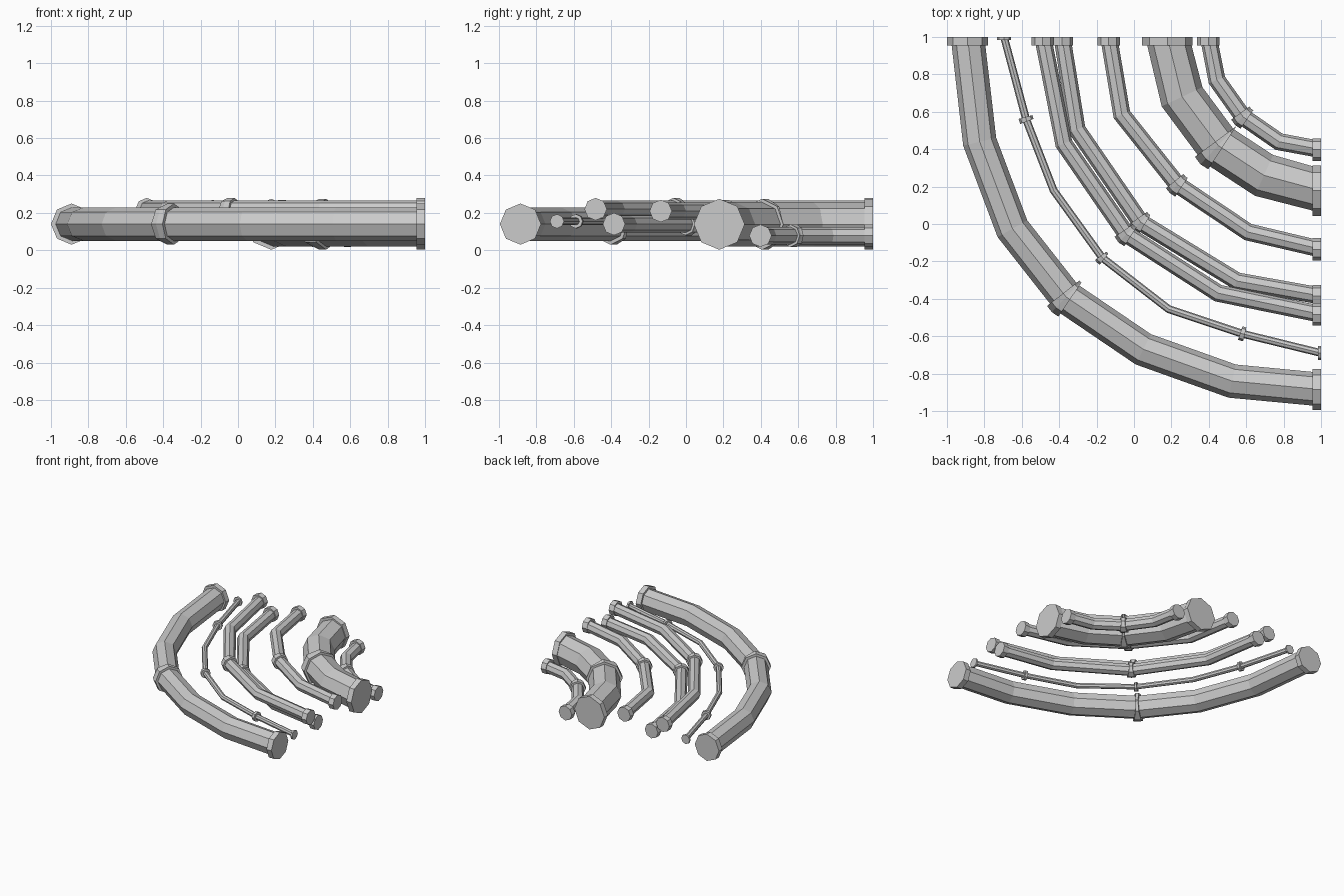
import bpy, bmesh, math
from mathutils import Vector

if "Cube" in bpy.data.objects:
    bpy.data.objects.remove(bpy.data.objects["Cube"])

SIDES = 8


def sweep(bm, path, z, r, first=None, last=None):
    """Sweep an octagon along a level path with mitred corners and flat caps."""
    pts = [Vector(p) for p in path]
    n = len(pts)
    rings = []
    for i, p in enumerate(pts):
        a = (p - pts[i - 1]).normalized() if i > 0 else None
        b = (pts[i + 1] - p).normalized() if i < n - 1 else None
        scale = 1.0
        if a is None:
            t = Vector(first) if first else b
        elif b is None:
            t = Vector(last) if last else a
        else:
            t = (a + b).normalized()
            scale = 1 / t.dot(a)
        side = Vector((-t.y, t.x)) * scale
        ring = []
        for k in range(SIDES):
            ang = 2 * math.pi * k / SIDES
            q = p + side * (r * math.cos(ang))
            ring.append(bm.verts.new((q.x, q.y, z + r * math.sin(ang))))
        rings.append(ring)
    for ra, rb in zip(rings, rings[1:]):
        for k in range(SIDES):
            j = (k + 1) % SIDES
            bm.faces.new((ra[k], ra[j], rb[j], rb[k]))
    bm.faces.new(rings[0])
    bm.faces.new(rings[-1])


def finish(bm, name):
    bmesh.ops.recalc_face_normals(bm, faces=bm.faces)
    me = bpy.data.meshes.new(name)
    bm.to_mesh(me)
    bm.free()
    bpy.context.collection.objects.link(bpy.data.objects.new(name, me))


def pipe(name, path, z, r, collar_r, end_len, mid_len, collars):
    # bent tube, cut square at both ends
    bm = bmesh.new()
    sweep(bm, path, z, r, (0, -1), (1, 0))
    finish(bm, name)
    # end flanges and joint collars
    bm = bmesh.new()
    x0, y1 = path[0][0], path[-1][1]
    sweep(bm, [(x0, 1), (x0, 1 - end_len)], z, collar_r)
    sweep(bm, [(1 - end_len, y1), (1, y1)], z, collar_r)
    for i in collars:
        a, p, b = (Vector(path[k]) for k in (i - 1, i, i + 1))
        h = mid_len / 2
        sweep(bm, [p + (a - p).normalized() * h, p, p + (b - p).normalized() * h], z, collar_r)
    finish(bm, name + "_flanges")


# outer main pipe
pipe("outer_pipe", [(-.89, 1), (-.825, .44), (-.65, -.025), (-.363, -.39), (.05, -.67),
                    (.525, -.84), (1, -.885)], .14, .09, .11, .045, .05, [3])
# thin conduit
pipe("thin_conduit", [(-.695, 1), (-.577, .56), (-.43, .18), (-.17, -.18), (.185, -.455),
                      (.58, -.587), (1, -.69)], .155, .021, .038, .015, .025, [1, 3, 5])
# paired pipes
pipe("upper_pair_pipe", [(-.488, 1), (-.375, .43), (-.04, -.055), (.45, -.37), (1, -.483)],
     .22, .046, .06, .045, .05, [2])
pipe("lower_pair_pipe", [(-.385, 1), (-.305, .505), (.035, .01), (.55, -.305), (1, -.385)],
     .14, .046, .06, .045, .05, [2])
# single raised pipe
pipe("raised_pipe", [(-.135, 1), (-.065, .585), (.233, .21), (.61, -.043), (1, -.135)],
     .21, .046, .06, .045, .05, [2])
# thick pipe
pipe("thick_pipe", [(.178, 1), (.257, .68), (.45, .42), (.695, .26), (1, .178)],
     .139, .118, .136, .045, .05, [2])
# inner low pipe
pipe("inner_pipe", [(.398, 1), (.443, .77), (.583, .573), (.775, .44), (1, .398)],
     .078, .046, .06, .045, .05, [2])
